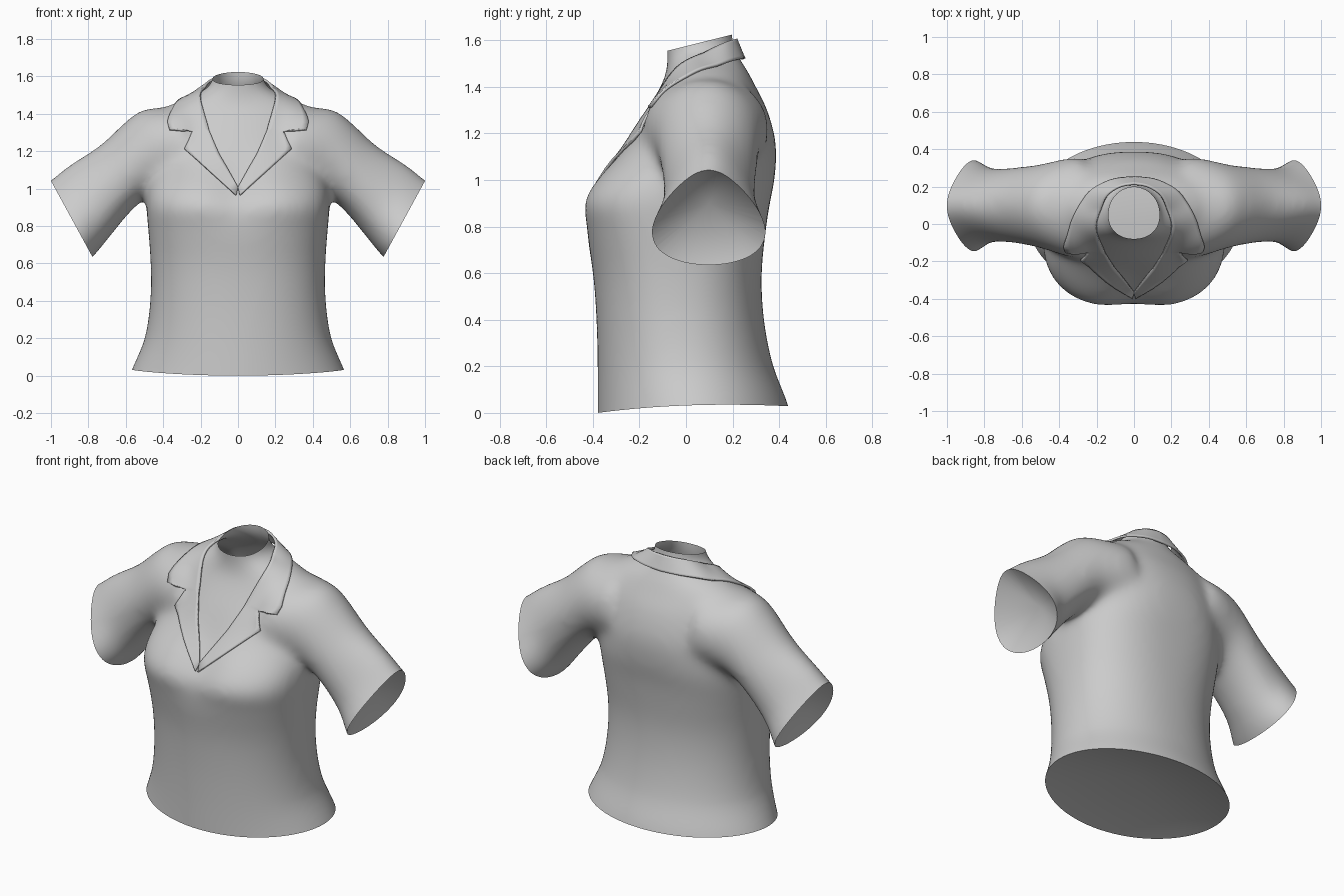
import bpy, bmesh, math
from mathutils import Vector
from mathutils.bvhtree import BVHTree

if "Cube" in bpy.data.objects:
    bpy.data.objects.remove(bpy.data.objects["Cube"], do_unlink=True)

grey = bpy.data.materials.new("light_grey_cloth")
grey.use_nodes = True
grey.diffuse_color = (0.6, 0.6, 0.6, 1)
grey.node_tree.nodes["Principled BSDF"].inputs["Base Color"].default_value = (0.6, 0.6, 0.6, 1)

SIDES = 64


def spline(keys, steps):
    """Smooth interpolation through rows of numbers."""
    out = []
    last = len(keys) - 1
    for k in range(last):
        rows = list(zip(keys[max(k - 1, 0)], keys[k], keys[k + 1], keys[min(k + 2, last)]))
        for s in range(steps):
            t = s / steps
            out.append([b + t * ((c - a) / 2 + t * (a - 2.5 * b + 2 * c - d / 2
                                                    + t * (1.5 * (b - c) + (d - a) / 2)))
                        for a, b, c, d in rows])
    return out + [list(keys[-1])]


def loft(bm, rings):
    """Skin closed rings and cap both ends."""
    rows = [[bm.verts.new(p) for p in ring] for ring in rings]
    for a, b in zip(rows, rows[1:]):
        for i in range(SIDES):
            j = (i + 1) % SIDES
            bm.faces.new((a[i], a[j], b[j], b[i]))
    bm.faces.new(rows[0][::-1])
    bm.faces.new(rows[-1])


def signed_power(v, e):
    return math.copysign(abs(v) ** e, v)


def torso_ring(z, half_width, front, back, power):
    mid, depth = (front + back) / 2, (back - front) / 2
    dip = 0.05 * math.exp(-((z - 1) / .16) ** 2)
    ring = []
    for i in range(SIDES):
        a = math.tau * i / SIDES
        x = half_width * signed_power(math.cos(a), 2 / power)
        y = mid + depth * signed_power(math.sin(a), 2 / power)
        if y < mid:
            y += dip * math.exp(-(x / .13) ** 2)
        ring.append((x, y, z))
    return ring


def sleeve_ring(side, top_x, top_z, low_x, low_z, front, back, peak):
    mid, half = (front + back) / 2, (back - front) / 2
    ring = []
    for i in range(SIDES):
        a = math.tau * i / SIDES
        u = math.cos(a)
        t = (1 - u) / 2
        w = math.sin(a) * (1 - 0.2 * peak - peak * u)
        ring.append((side * (top_x + (low_x - top_x) * t), mid + half * w,
                     top_z + (low_z - top_z) * t))
    return ring


# height, half width, front, back, squareness
torso = [(-.12, .62, -.38, .475, 2), (.03, .564, -.38, .441, 2), (.2, .5, -.38, .375, 2.1),
         (.4, .47, -.385, .335, 2.2), (.6, .468, -.4, .325, 2.3), (.8, .482, -.435, .345, 2.5),
         (.9, .49, -.455, .36, 2.6), (1, .485, -.405, .38, 2.5), (1.15, .445, -.27, .388, 2.3),
         (1.3, .42, -.17, .35, 2.2), (1.4, .41, -.11, .3, 2.1), (1.46, .34, -.085, .27, 2),
         (1.51, .22, -.08, .24, 2), (1.56, .143, -.085, .21, 2), (1.62, .135, -.09, .2, 2),
         (1.75, .14, -.095, .2, 2)]
# top edge, bottom edge, front, back, peak
sleeve = [(.28, 1.45, .26, 1, -.19, .36, 0), (.4, 1.435, .35, .99, -.17, .35, 0),
          (.54, 1.41, .46, .97, -.135, .325, .1), (.73, 1.24, .57, .88, -.108, .308, .15),
          (.9, 1.13, .69, .735, -.105, .305, .25), (1.003, 1.05, .777, .632, -.155, .35, .4),
          (1.09, .98, .867, .55, -.19, .38, .4)]

# Body: torso and sleeves fused into one soft shell
bm = bmesh.new()
loft(bm, [torso_ring(*r) for r in spline(torso, 4)])
for side in (1, -1):
    loft(bm, [sleeve_ring(side, *r) for r in spline(sleeve, 4)])
bmesh.ops.recalc_face_normals(bm, faces=bm.faces)
mesh = bpy.data.meshes.new("shirt_body")
bm.to_mesh(mesh)
bm.free()
body = bpy.data.objects.new("shirt_body", mesh)
bpy.context.collection.objects.link(body)
remesh = body.modifiers.new("fuse", "REMESH")
remesh.mode = "VOXEL"
remesh.voxel_size = 0.018
soften = body.modifiers.new("soften", "SMOOTH")
soften.factor = 0.5
soften.iterations = 45
bpy.context.view_layer.update()
fused = bpy.data.meshes.new_from_object(body.evaluated_get(bpy.context.evaluated_depsgraph_get()))
body.modifiers.clear()
body.data = fused
bm = bmesh.new()
bm.from_mesh(fused)


def trim(point, normal, region, recess=None):
    """Cut an opening; close it with a sunken fan of faces if a recess is given."""
    verts = [v for v in bm.verts if region(v.co)]
    chosen = set(verts)
    edges = [e for e in bm.edges if chosen.issuperset(e.verts)]
    faces = [f for f in bm.faces if chosen.issuperset(f.verts)]
    n = Vector(normal).normalized()
    cut = bmesh.ops.bisect_plane(bm, geom=verts + edges + faces, plane_co=point, plane_no=n,
                                 clear_outer=True)["geom_cut"]
    if recess is None:
        return
    rim = [e for e in cut if isinstance(e, bmesh.types.BMEdge) and e.is_boundary]
    points = {v for e in rim for v in e.verts}
    centre = sum((v.co for v in points), Vector()) / len(points)
    hub = bm.verts.new(centre - n * recess)
    for e in rim:
        loop = e.link_loops[0]
        bm.faces.new((loop.link_loop_next.vert, loop.vert, hub))


# Hem, cuffs and open neck
trim((0, -.38, 0), (0, .035, -1), lambda p: p.z < .3, .1)
for side in (1, -1):
    trim((side * .89, 0, .84), (side * .88, 0, -.48),
         lambda p: p.x * side > .52 and p.z > .45, .14)
trim((0, .05, 1.587), (0, -.25, 1), lambda p: p.z > 1.45)

# Lift the hem slightly at the sides
for v in bm.verts:
    if v.co.z < .2:
        v.co.z += .02 * max(0, 1 - ((v.co.y - .03) / .41) ** 2) * (1 - v.co.z / .2)

tree = BVHTree.FromBMesh(bm)
bm.to_mesh(fused)
bm.free()
fused.materials.clear()
fused.materials.append(grey)

# Collar and lapels: inner edge then outer edge, from the front point to the nape
lapel = [(0, 0, 1, .01, 0, .96), (.1, 0, 1.18, .285, 0, 1.21),
         (.15, 0, 1.3, .245, 0, 1.305), (.155, 0, 1.315, .365, 0, 1.312)]
collar = [(.157, -.14, 1.325, .365, -.08, 1.32), (.185, -.03, 1.44, .355, -.05, 1.38),
          (.18, .06, 1.53, .315, .05, 1.455), (.145, .15, 1.58, .24, .17, 1.505),
          (.075, .2, 1.6, .12, .235, 1.52), (0, .215, 1.605, 0, .25, 1.52)]
GAP, STEPS, ACROSS = 0.008, 6, 8


def on_chest(p):
    hit, n, _, _ = tree.ray_cast(Vector((p.x, -1, p.z)), Vector((0, 1, 0)))
    return hit + n * GAP


def on_shoulder(p):
    hit, n, _, _ = tree.find_nearest(p)
    return p if (p - hit).dot(n) > GAP else hit + n * GAP


def strip_row(row, rest):
    inner, outer = Vector(row[:3]), Vector(row[3:])
    return [rest(inner.lerp(outer, i / ACROSS)) for i in range(ACROSS + 1)]


half = []
for a, b in zip(lapel, lapel[1:]):
    for s in range(STEPS):
        half.append(strip_row([u + (v - u) * s / STEPS for u, v in zip(a, b)], on_chest))
half.append(strip_row(lapel[-1], on_chest))
half += [strip_row(r, on_shoulder) for r in spline(collar, STEPS)]
other = [[Vector((-p.x, p.y, p.z)) for p in row] for row in half[-2::-1]]

bm = bmesh.new()
rows = [[bm.verts.new(p) for p in row] for row in half + other]
for a, b in zip(rows, rows[1:]):
    for i in range(ACROSS):
        bm.faces.new((a[i], a[i + 1], b[i + 1], b[i]))
for _ in range(3):
    bmesh.ops.smooth_vert(bm, verts=[v for v in bm.verts if not v.is_boundary], factor=.5,
                          use_axis_x=True, use_axis_y=True, use_axis_z=True)
mesh = bpy.data.meshes.new("collar_and_lapels")
bm.to_mesh(mesh)
bm.free()
mesh.materials.append(grey)
collar_object = bpy.data.objects.new("collar_and_lapels", mesh)
bpy.context.collection.objects.link(collar_object)
solid = collar_object.modifiers.new("cloth", "SOLIDIFY")
solid.thickness = 0.012
solid.offset = 0

bpy.ops.object.select_all(action="DESELECT")
for part in (body, collar_object):
    part.select_set(True)
bpy.context.view_layer.objects.active = body
bpy.ops.object.shade_smooth_by_angle(angle=math.radians(35))
